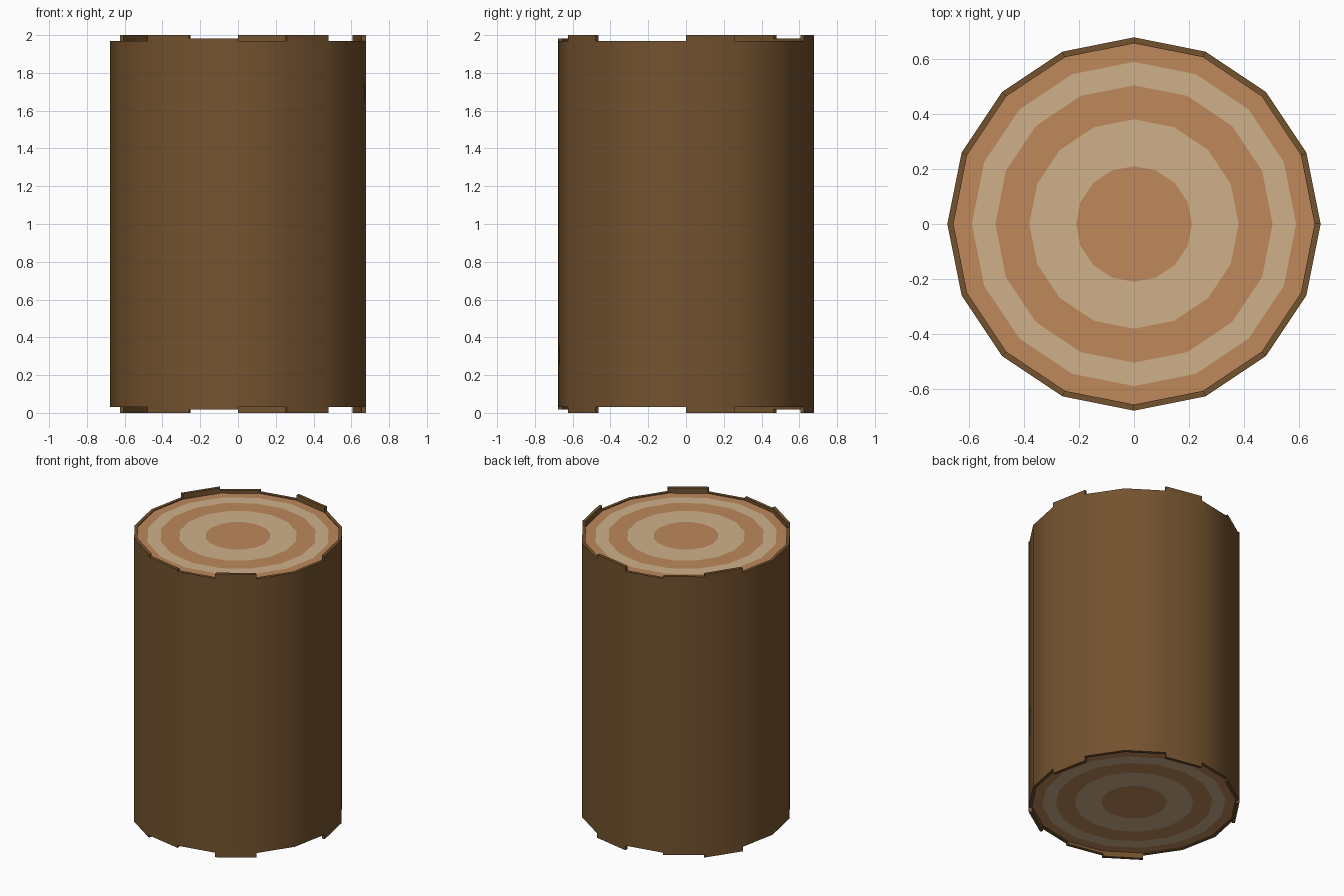
import bpy, bmesh, math

SIDES = 16
R_OUT, R_IN = 0.677, 0.655
LOW, CAP = 0.032, 0.038          # bark rim and wood cap, measured from each end
TALL = {0: 0.0, 3: 0.0, 6: 0.0, 10: 0.0, 13: 0.0, 5: 0.017, 11: 0.017}

if "Cube" in bpy.data.objects:
    bpy.data.objects.remove(bpy.data.objects["Cube"], do_unlink=True)


def material(name, rgb):
    m = bpy.data.materials.new(name)
    m.use_nodes = True
    m.diffuse_color = (*rgb, 1)
    m.node_tree.nodes["Principled BSDF"].inputs["Base Color"].default_value = (*rgb, 1)
    return m


bark = material("bark_brown", (0.174, 0.085, 0.028))
dark_wood = material("ring_brown", (0.515, 0.25, 0.105))
light_wood = material("ring_tan", (0.624, 0.434, 0.254))


def circle(bm, r, z):
    step = 2 * math.pi / SIDES
    return [bm.verts.new((r * math.cos(i * step), r * math.sin(i * step), z))
            for i in range(SIDES)]


def bridge(bm, a, b):
    return [bm.faces.new((a[i], a[(i + 1) % SIDES], b[(i + 1) % SIDES], b[i]))
            for i in range(SIDES)]


def finish(bm, name, mats):
    me = bpy.data.meshes.new(name)
    bm.to_mesh(me)
    bm.free()
    for m in mats:
        me.materials.append(m)
    ob = bpy.data.objects.new(name, me)
    bpy.context.collection.objects.link(ob)
    return ob


# Bark: a thin tube whose rim has some raised pieces at both ends
bm = bmesh.new()
outer_low, outer_high = circle(bm, R_OUT, LOW), circle(bm, R_OUT, 2 - LOW)
inner_low, inner_high = circle(bm, R_IN, LOW), circle(bm, R_IN, 2 - LOW)
bridge(bm, outer_low, outer_high)
bridge(bm, inner_high, inner_low)
top_rim = bridge(bm, outer_high, inner_high)
bottom_rim = bridge(bm, inner_low, outer_low)
for rim, sign in ((top_rim, 1), (bottom_rim, -1)):
    for k, gap in TALL.items():
        new = bmesh.ops.extrude_discrete_faces(bm, faces=[rim[k]])["faces"][0]
        for v in new.verts:
            v.co.z += sign * (LOW - gap)
bmesh.ops.recalc_face_normals(bm, faces=bm.faces)
bark_ob = finish(bm, "bark", [bark])
bpy.ops.object.select_all(action="DESELECT")
bark_ob.select_set(True)
bpy.context.view_layer.objects.active = bark_ob
bpy.ops.object.shade_smooth_by_angle(angle=math.radians(30))

# Cut wood ends: concentric growth rings in alternating colours
for name, z, up in (("top_wood", 2 - CAP, True), ("bottom_wood", CAP, False)):
    bm = bmesh.new()
    rings = [circle(bm, r, z) for r in (R_IN, 0.588, 0.503, 0.38, 0.21)]
    for i in range(len(rings) - 1):
        for f in bridge(bm, rings[i], rings[i + 1]):
            f.material_index = i % 2
    bm.faces.new(rings[-1])
    if not up:
        bmesh.ops.reverse_faces(bm, faces=bm.faces)
    finish(bm, name, [dark_wood, light_wood])
